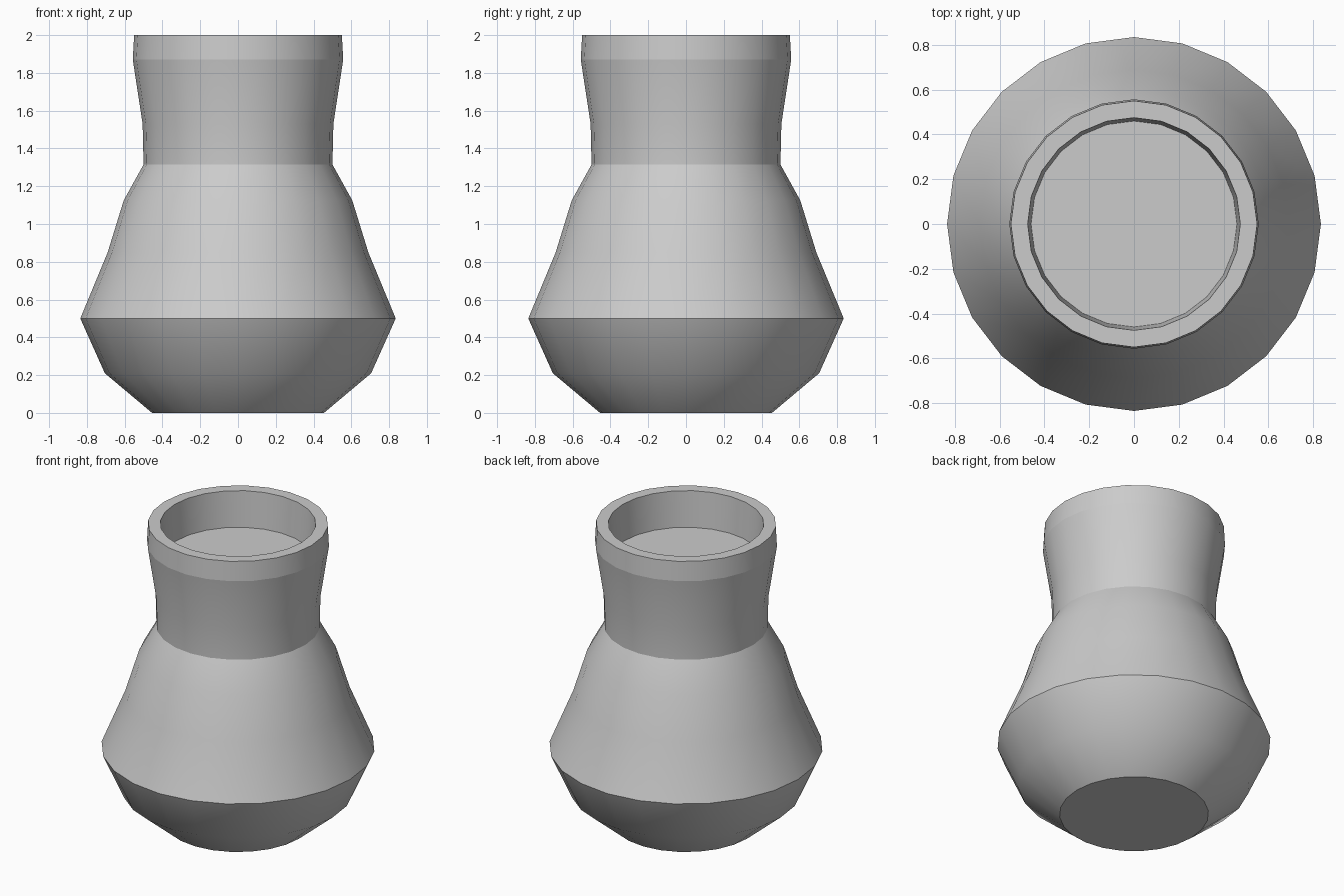
import bpy, bmesh
from math import cos, sin, pi

cube = bpy.data.objects.get("Cube")
if cube:
    bpy.data.objects.remove(cube, do_unlink=True)

SIDES = 24

# Profile from the base, up the outside, over the rim and down to the inner floor:
# radius, height, whether the ring is a hard crease
PROFILE = [
    (0.455, 0.00, True),
    (0.705, 0.21, False),
    (0.835, 0.50, True),
    (0.69, 0.85, False),
    (0.605, 1.125, False),
    (0.50, 1.315, True),
    (0.505, 1.53, False),
    (0.557, 1.87, True),
    (0.55, 2.00, True),
    (0.475, 2.00, True),
    (0.46, 1.76, True),
]

# Plain grey clay
clay = bpy.data.materials.new("grey_clay")
clay.use_nodes = True
color = (0.6, 0.6, 0.6, 1.0)
clay.diffuse_color = color
clay.node_tree.nodes["Principled BSDF"].inputs["Base Color"].default_value = color

# Lathe the profile into rings of vertices
bm = bmesh.new()
rings = []
for radius, z, crease in PROFILE:
    angles = [2 * pi * i / SIDES for i in range(SIDES)]
    rings.append([bm.verts.new((radius * cos(a), radius * sin(a), z)) for a in angles])

# Walls between neighbouring rings
for low, high in zip(rings, rings[1:]):
    for i in range(SIDES):
        j = (i + 1) % SIDES
        bm.faces.new((low[i], low[j], high[j], high[i]))

# Underside and inner floor
bm.faces.new(list(reversed(rings[0])))
bm.faces.new(rings[-1])

# Smooth around the body, hard at the creased rings
for face in bm.faces:
    face.smooth = True
for ring, (radius, z, crease) in zip(rings, PROFILE):
    if crease:
        for i in range(SIDES):
            bm.edges.get((ring[i], ring[(i + 1) % SIDES])).smooth = False

mesh = bpy.data.meshes.new("vase")
bm.to_mesh(mesh)
bm.free()
mesh.materials.append(clay)
vase = bpy.data.objects.new("vase", mesh)
bpy.context.collection.objects.link(vase)
